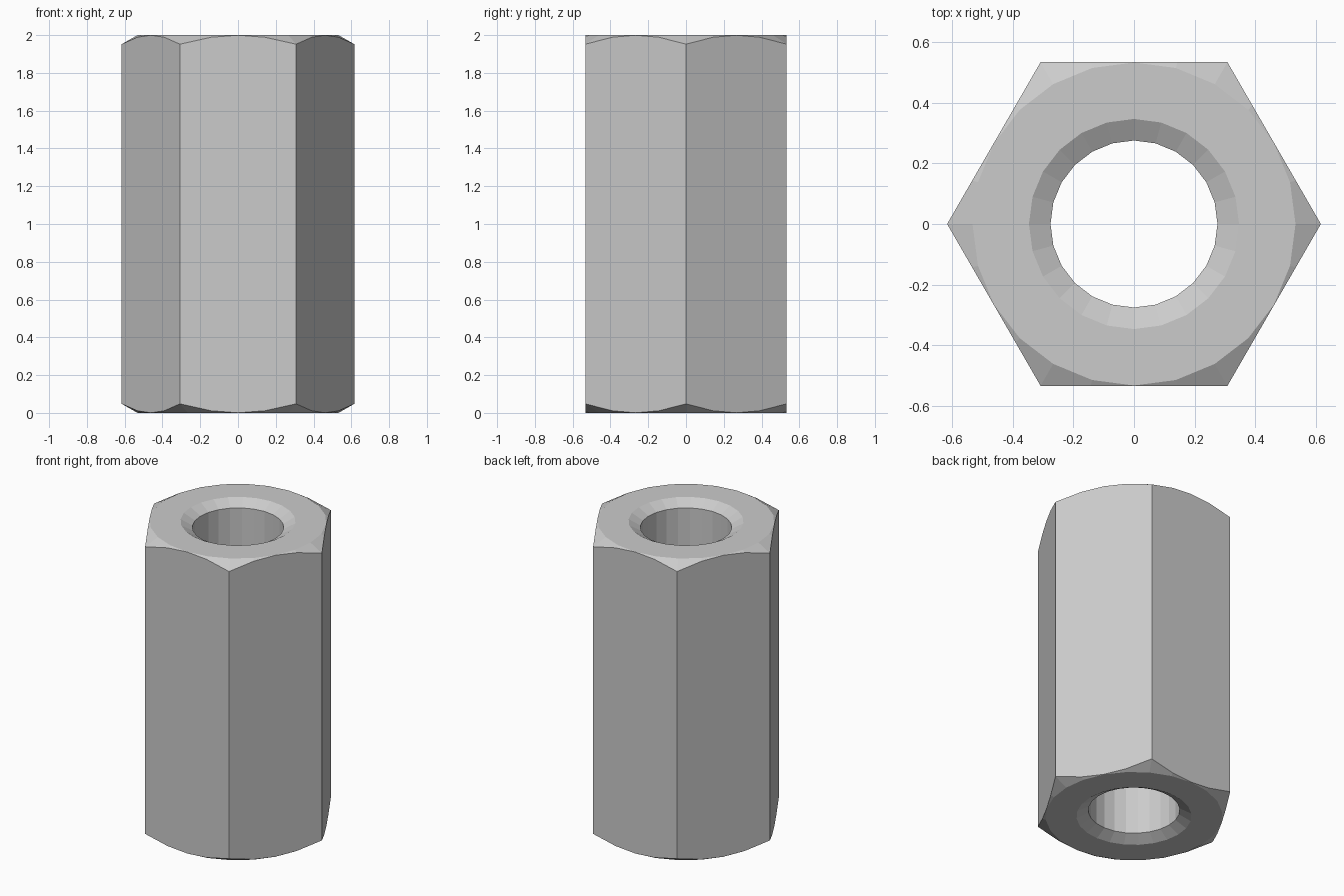
import bpy, bmesh
from math import sin, cos, pi
from mathutils import Vector

if "Cube" in bpy.data.objects:
    bpy.data.objects.remove(bpy.data.objects["Cube"])

SIDES = 24
HEIGHT = 2.0
FLAT = 0.533      # centre to hex flat
BORE, MOUTH, SINK = 0.275, 0.346, 0.04
CROWN, REACH, DROP = 0.532, 0.2, 0.115

# Closed ring profile: bore, countersink, end face, crown chamfer, mirrored to the top
half = [(BORE, SINK), (MOUTH, 0), (CROWN, 0), (CROWN + REACH, DROP)]
profile = half + [(r, HEIGHT - z) for r, z in reversed(half)]

# Lathe the bored, chamfered barrel
bm = bmesh.new()
rings = [[bm.verts.new((r * cos(a), r * sin(a), z)) for r, z in profile]
         for a in (2 * pi * i / SIDES for i in range(SIDES))]
n = len(profile)
for i in range(SIDES):
    a, b = rings[i], rings[(i + 1) % SIDES]
    for j in range(n):
        k = (j + 1) % n
        bm.faces.new((a[j], b[j], b[k], a[k]))

# Slice the six wrench flats and cap each cut
for i in range(6):
    ang = pi / 6 + i * pi / 3
    normal = Vector((cos(ang), sin(ang), 0))
    cut = bmesh.ops.bisect_plane(
        bm, geom=bm.verts[:] + bm.edges[:] + bm.faces[:], dist=1e-5,
        plane_co=normal * FLAT, plane_no=normal, clear_outer=True)
    edges = [e for e in cut["geom_cut"] if isinstance(e, bmesh.types.BMEdge)]
    bmesh.ops.holes_fill(bm, edges=edges, sides=0)

bmesh.ops.remove_doubles(bm, verts=bm.verts, dist=1e-5)
bmesh.ops.recalc_face_normals(bm, faces=bm.faces)
mesh = bpy.data.meshes.new("hex_coupling_nut")
bm.to_mesh(mesh)
bm.free()
bpy.context.collection.objects.link(bpy.data.objects.new("hex_coupling_nut", mesh))
